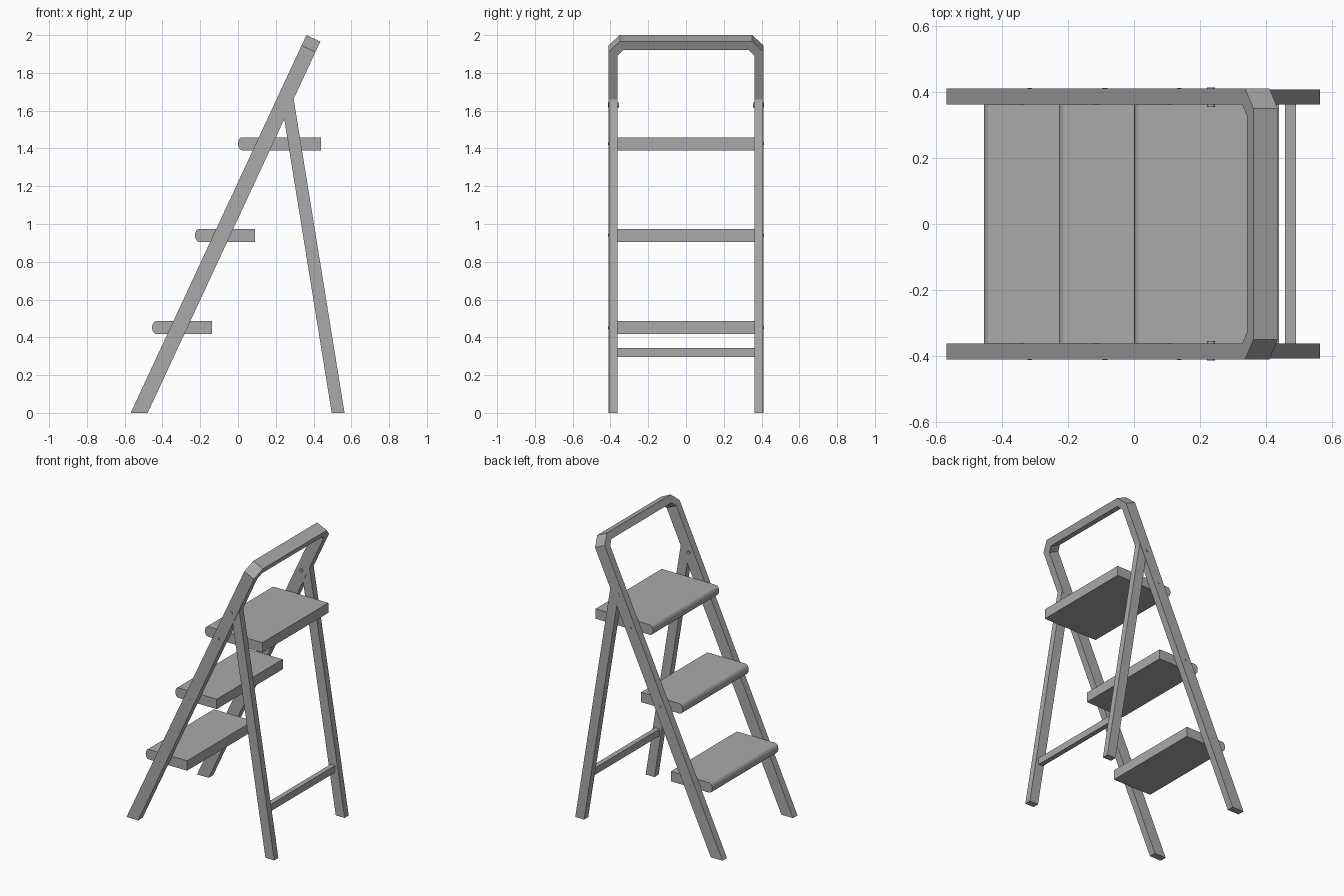
import bpy, bmesh, math
from mathutils import Vector

if "Cube" in bpy.data.objects:
    bpy.data.objects.remove(bpy.data.objects["Cube"])

metal = bpy.data.materials.new("grey metal")
metal.diffuse_color = (0.4, 0.4, 0.4, 1)
metal.use_nodes = True
metal.node_tree.nodes["Principled BSDF"].inputs["Base Color"].default_value = metal.diffuse_color


def finish(name, bm):
    bmesh.ops.recalc_face_normals(bm, faces=bm.faces)
    me = bpy.data.meshes.new(name)
    bm.to_mesh(me)
    bm.free()
    me.materials.append(metal)
    ob = bpy.data.objects.new(name, me)
    bpy.context.collection.objects.link(ob)
    return ob


def loft(name, rings):
    """Skin a row of equal-sized rings and cap both ends."""
    bm = bmesh.new()
    rows = [[bm.verts.new(p) for p in ring] for ring in rings]
    n = len(rows[0])
    for a, b in zip(rows, rows[1:]):
        for i in range(n):
            j = (i + 1) % n
            bm.faces.new((a[i], a[j], b[j], b[i]))
    bm.faces.new(rows[0])
    bm.faces.new(rows[-1])
    return finish(name, bm)


def prism(name, profile, y0, y1):
    """Extrude an (x, z) profile along y."""
    return loft(name, [[(x, y, z) for x, z in profile] for y in (y0, y1)])


# Front frame: one flat tube bent into a leaning hoop with chamfered corners
lean = Vector((0.93, 0, 2.0)).normalized()
across = Vector((lean.z, 0, -lean.x)) * 0.0815
base = Vector((-0.568, 0, 0))
half_path = [((0.411, 0), (0.362, 0)),
             ((0.411, 2.145), (0.362, 2.125)),
             ((0.35, 2.206), (0.33, 2.158))]
path = half_path + [((-a[0], a[1]), (-b[0], b[1])) for a, b in reversed(half_path)]
rings = []
for outer, inner in path:
    o, i = [base + lean * s + Vector((0, y, 0)) for y, s in (outer, inner)]
    # cut the feet level with the floor
    back = across + lean * (-across.z / lean.z) if outer[1] == 0 else across
    rings.append([o, i, i + back, o + back])
loft("front_frame", rings)


# Treads with a rounded nose
def tread(name, x0, x1, z0, z1):
    mid, half = (z0 + z1) / 2, (z1 - z0) / 2
    nose = [(x0 + 0.022 * (1 - math.cos(a)), mid + half * math.sin(a))
            for a in [math.pi * (k / 8 - 0.5) for k in range(9)]]
    ob = prism(name, [(x1, z0)] + nose + [(x1, z1)], -0.362, 0.362)
    return ob


tread("bottom_step", -0.455, -0.137, 0.417, 0.486)
tread("middle_step", -0.228, 0.09, 0.905, 0.974)
tread("top_step", 0.0, 0.44, 1.39, 1.459)

# Rear legs, ending inside the front frame
leg = [(0.496, 0), (0.564, 0), (0.295, 1.66), (0.228, 1.66)]
for side, s in (("left", 1), ("right", -1)):
    prism("rear_leg_" + side, leg, s * 0.363, s * 0.408)

# Rear cross bar
prism("rear_cross_bar", [(0.457, 0.296), (0.491, 0.296), (0.491, 0.344), (0.457, 0.344)],
      -0.365, 0.365)


# Rivets through the side rails
def rivet(name, z, r, y0, y1):
    x = -0.525 + 0.465 * z
    prism(name, [(x + r * math.cos(k * math.pi / 6), z + r * math.sin(k * math.pi / 6))
                 for k in range(12)], y0, y1)


for side, s in (("left", 1), ("right", -1)):
    rivet("pivot_rivet_" + side, 1.63, 0.012, s * 0.355, s * 0.414)
    for step, z in (("bottom", 0.45), ("middle", 0.94), ("top", 1.425)):
        rivet(f"{step}_step_rivet_{side}", z, 0.007, s * 0.40, s * 0.413)
